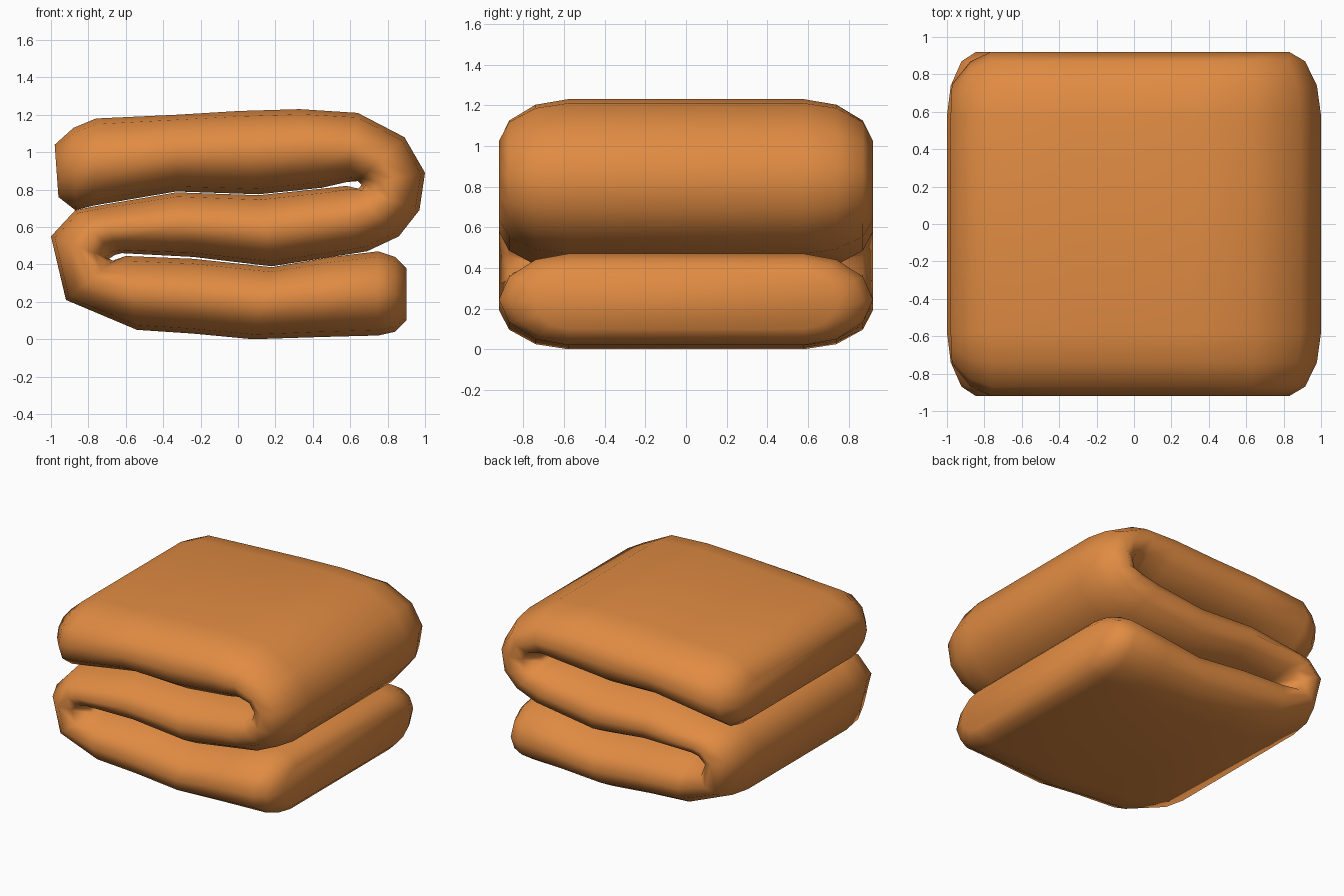
import bpy, bmesh
from mathutils import Vector

if "Cube" in bpy.data.objects:
    bpy.data.objects.remove(bpy.data.objects["Cube"])

# cloth colour
mat = bpy.data.materials.new("orange_cloth")
mat.diffuse_color = (0.75, 0.26, 0.055, 1)
mat.use_nodes = True
mat.node_tree.nodes["Principled BSDF"].inputs["Base Color"].default_value = mat.diffuse_color

# stations along the folded sheet: side A (x, z), side B (x, z)
S = [
    # top layer
    (-.98, 1.04, -.96, .76), (-.88, 1.13, -.87, .69), (-.76, 1.18, -.77, .715),
    (-.33, 1.20, -.33, .79), (0, 1.22, .11, .775), (.33, 1.23, .45, .81),
    # right fold
    (.64, 1.21, .58, .84), (.89, 1.08, .64, .845), (1.0, .89, .66, .825),
    (.97, .69, .645, .805), (.86, .55, .58, .82),
    # middle layer
    (.69, .47, .45, .805), (.18, .39, .11, .77), (-.24, .44, -.33, .785),
    (-.62, .46, -.77, .71),
    # left fold
    (-.66, .45, -.87, .69), (-.69, .43, -1.0, .55), (-.67, .42, -.92, .21),
    (-.60, .445, -.54, .05),
    # bottom layer
    (-.24, .43, -.24, .03), (.18, .385, .08, .0), (.5, .44, .45, .012),
    (.75, .47, .75, .02), (.84, .44, .84, .04), (.90, .38, .90, .10),
]

# rounded cross-section: (y, share of half thickness)
half = [(.58, 1), (.74, .87), (.87, .5), (.92, 0), (.87, -.5), (.74, -.87), (.58, -1)]
section = half + [(-y, s) for y, s in reversed(half)]
narrow = {0: .5, 1: .85, len(S) - 2: .85, len(S) - 1: .5}

bm = bmesh.new()
rings = []
for i, (ax, az, bx, bz) in enumerate(S):
    a, b = Vector((ax, 0, az)), Vector((bx, 0, bz))
    mid, h = (a + b) / 2, (a - b) / 2
    k = narrow.get(i, 1)
    ring = []
    for y, s in section:
        sign = 1 if y > 0 else -1
        yy = sign * (.58 + (abs(y) - .58) * k)
        ring.append(bm.verts.new(mid + h * s + Vector((0, yy, 0))))
    rings.append(ring)

n = len(section)
for r, q in zip(rings, rings[1:]):
    for j in range(n):
        bm.faces.new((r[j], r[(j + 1) % n], q[(j + 1) % n], q[j]))

# free ends closed by strips across the sheet
m = len(half)
for r in (rings[0], rings[-1]):
    for j in range(m - 1):
        bm.faces.new((r[j], r[j + 1], r[n - 2 - j], r[n - 1 - j]))

bmesh.ops.recalc_face_normals(bm, faces=bm.faces)
for f in bm.faces:
    f.smooth = True
me = bpy.data.meshes.new("folded_blanket")
bm.to_mesh(me)
bm.free()
me.materials.append(mat)
bpy.context.collection.objects.link(bpy.data.objects.new("folded_blanket", me))
